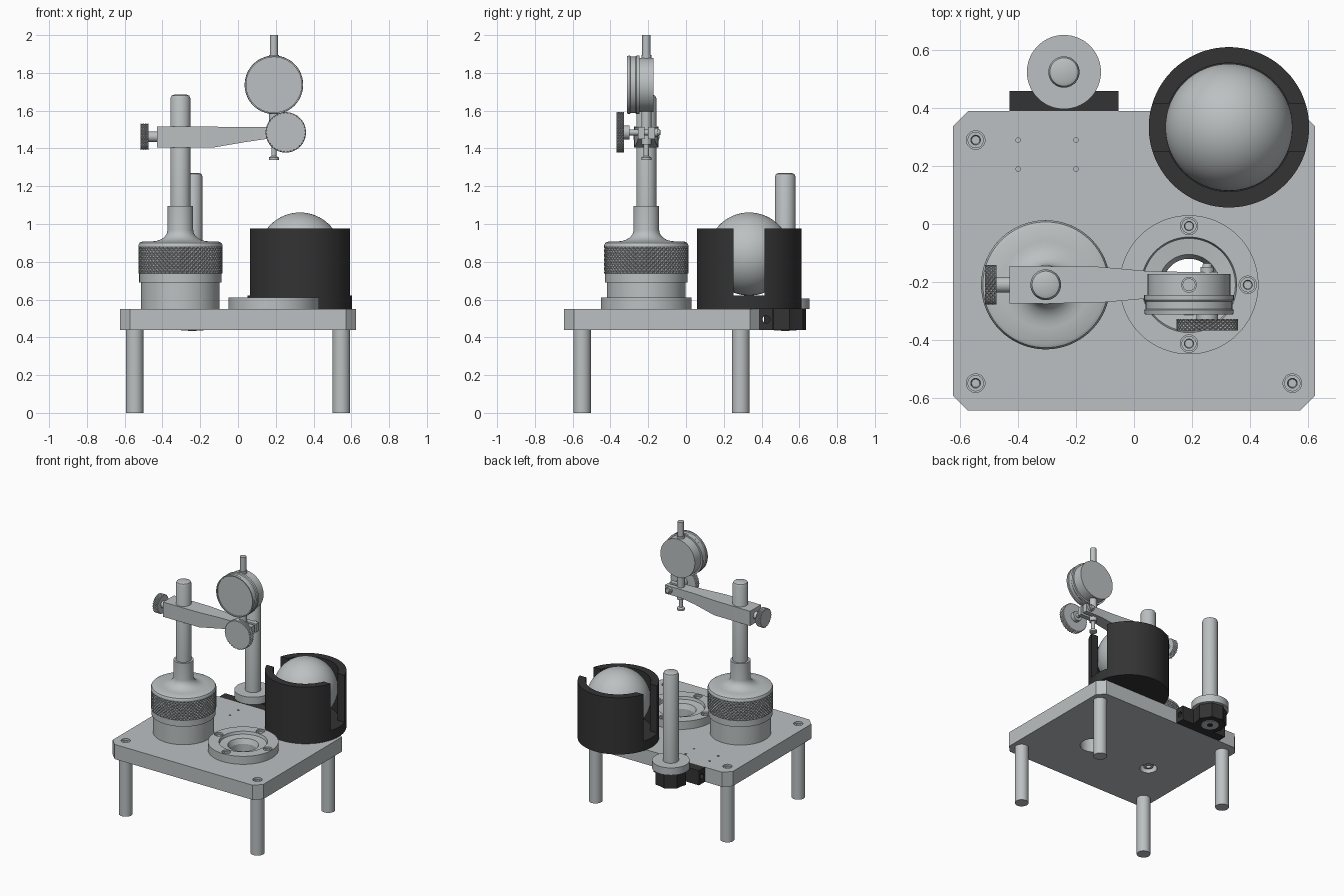
import bpy, bmesh, math
from mathutils import Matrix, Vector

if "Cube" in bpy.data.objects:
    bpy.data.objects.remove(bpy.data.objects["Cube"])


def material(name, colour):
    m = bpy.data.materials.new(name)
    m.use_nodes = True
    m.diffuse_color = (*colour, 1)
    m.node_tree.nodes["Principled BSDF"].inputs["Base Color"].default_value = (*colour, 1)
    return m


STEEL = material("brushed_steel", (0.50, 0.53, 0.54))
BLACK = material("black_plastic", (0.033, 0.033, 0.033))
AXES = {"z": Matrix(), "x": Matrix.Rotation(math.pi / 2, 4, "Y"),
        "y": Matrix.Rotation(-math.pi / 2, 4, "X")}


def finish(name, bm, mat, smooth=True):
    bmesh.ops.remove_doubles(bm, verts=bm.verts, dist=1e-5)
    bmesh.ops.recalc_face_normals(bm, faces=bm.faces)
    me = bpy.data.meshes.new(name)
    bm.to_mesh(me)
    bm.free()
    me.materials.append(mat)
    if smooth:
        me.shade_smooth()
        me.set_sharp_from_angle(angle=math.radians(32))
    ob = bpy.data.objects.new(name, me)
    bpy.context.collection.objects.link(ob)
    return ob


def lathe(name, profile, loc, mat=STEEL, axis="z", segs=64, ring=False, scallop=0):
    """Spin (radius, height) points about an axis; ring closes the profile on itself."""
    bm = bmesh.new()
    rows = []
    for r, h in profile:
        row = []
        for i in range(segs):
            a = 2 * math.pi * (i + 0.5) / segs
            rr = r - scallop * (i % 2)
            row.append(bm.verts.new((rr * math.cos(a), rr * math.sin(a), h)))
        rows.append(row)
    pairs = list(zip(rows, rows[1:] + rows[:1]))
    for a, b in pairs if ring else pairs[:-1]:
        for i in range(segs):
            j = (i + 1) % segs
            bm.faces.new((a[i], a[j], b[j], b[i]))
    if not ring:
        bm.faces.new(rows[0])
        bm.faces.new(rows[-1])
    bm.transform(Matrix.Translation(loc) @ AXES[axis])
    return finish(name, bm, mat)


def rod(name, r, lo, hi, loc, mat=STEEL, axis="z", chamfer=0.0, segs=48):
    pts = [(r, lo), (r, hi)]
    if chamfer:
        pts = [(r, lo), (r, hi - chamfer), (r - chamfer * 0.3, hi - chamfer * 0.3),
               (r - chamfer, hi)]
    return lathe(name, pts, loc, mat, axis, segs)


def knurl(name, r, lo, hi, loc, axis, segs, rows, depth=0.007):
    """Cylinder covered with raised diamonds."""
    bm = bmesh.new()
    grid = []
    for j in range(rows + 1):
        h = lo + (hi - lo) * j / rows
        row = []
        for i in range(segs):
            a = 2 * math.pi * i / segs
            rr = r - depth * ((i + j) % 2)
            row.append(bm.verts.new((rr * math.cos(a), rr * math.sin(a), h)))
        grid.append(row)
    for j in range(rows):
        for i in range(segs):
            k = (i + 1) % segs
            a, b, c, d = grid[j][i], grid[j][k], grid[j + 1][k], grid[j + 1][i]
            for tri in ((a, b, d), (b, c, d)) if (i + j) % 2 else ((a, b, c), (a, c, d)):
                bm.faces.new(tri)
    bm.faces.new(grid[0])
    bm.faces.new(grid[-1])
    bm.transform(Matrix.Translation(loc) @ AXES[axis])
    return finish(name, bm, STEEL, False)


def box(name, lo, hi, mat=STEEL):
    bm = bmesh.new()
    bmesh.ops.create_cube(bm, size=1)
    lo, hi = Vector(lo), Vector(hi)
    bm.transform(Matrix.Translation((lo + hi) / 2) @ Matrix.Diagonal((*(hi - lo), 1)))
    return finish(name, bm, mat, False)


def cut(ob, cutters):
    """Subtract every cutter, then discard the cutters."""
    for c in cutters:
        c.hide_render = True
        m = ob.modifiers.new("cut", "BOOLEAN")
        m.operation, m.solver, m.object = "DIFFERENCE", "EXACT", c
    deps = bpy.context.evaluated_depsgraph_get()
    me = bpy.data.meshes.new_from_object(ob.evaluated_get(deps))
    ob.modifiers.clear()
    ob.data = me
    me.shade_smooth()
    me.set_sharp_from_angle(angle=math.radians(32))
    for c in cutters:
        bpy.data.objects.remove(c)


COLUMN = (-0.305, -0.21, 0)
GAUGE = (0.19, -0.21, 0)
CUP = (0.328, 0.334, 0)
POST = (-0.242, 0.525, 0)
corners = [(x, y, 0) for x in (-0.547, 0.547) for y in (-0.55, 0.29)]

# Base plate with chamfered corners, screw holes and bores
plate = box("base_plate", (-0.625, -0.645, 0.44), (0.625, 0.39, 0.55))
bm = bmesh.new()
bm.from_mesh(plate.data)
uprights = [e for e in bm.edges if abs(e.verts[0].co.z - e.verts[1].co.z) > 0.05]
bmesh.ops.bevel(bm, geom=uprights, offset=0.052, segments=1, affect="EDGES")
bm.to_mesh(plate.data)
bm.free()
holes = [rod("hole", 0.032, 0.51, 0.6, c) for c in corners]
holes += [rod("hole", 0.008, 0.5, 0.6, (x, y, 0), segs=16)
          for x in (-0.4, -0.2) for y in (0.19, 0.29)]
holes += [rod("hole", 0.09, 0.4, 0.6, GAUGE), rod("hole", 0.06, 0.4, 0.49, COLUMN)]
cut(plate, holes)

# Legs and the screws that hold them
for c in corners:
    rod("leg", 0.047, 0, 0.44, c)
    lathe("leg_screw", [(0.028, 0.51), (0.028, 0.538), (0.017, 0.538), (0.014, 0.515)], c, segs=24)
lathe("column_screw", [(0.035, 0.49), (0.035, 0.455), (0.018, 0.455), (0.015, 0.475)], COLUMN, segs=24)

# Flange ring around the bore
flange = lathe("flange_ring", [(0.24, 0.55), (0.24, 0.61), (0.165, 0.61), (0.16, 0.59),
                               (0.105, 0.585), (0.09, 0.55)], GAUGE, segs=96, ring=True)
spots = [(GAUGE[0] + 0.203 * x, GAUGE[1] + 0.203 * y, 0)
         for x, y in ((1, 0), (-1, 0), (0, 1), (0, -1))]
cut(flange, [rod("hole", 0.03, 0.575, 0.65, s, segs=32) for s in spots])
for s in spots:
    lathe("flange_screw", [(0.026, 0.57), (0.026, 0.6), (0.016, 0.6), (0.014, 0.58)], s, segs=24)

# Column base, knurled collar and neck flowing into the column
lathe("column_base", [(0.208, 0.55), (0.208, 0.69), (0.218, 0.69), (0.218, 0.738)], COLUMN, segs=80)
knurl("knurled_collar", 0.223, 0.738, 0.88, COLUMN, "z", 120, 12)
neck = [(0.223, 0.878), (0.223, 0.888), (0.217, 0.9), (0.205, 0.906), (0.15, 0.908)]
neck += [(0.15 - 0.082 * math.sin(t * math.pi / 12), 0.968 - 0.06 * math.cos(t * math.pi / 12))
         for t in range(1, 7)]
lathe("column_neck", neck + [(0.068, 1.095), (0.053, 1.095)], COLUMN, segs=80)
rod("column", 0.053, 1.09, 1.685, COLUMN, chamfer=0.02)

# Tapered arm, split at the gauge end
bm = bmesh.new()
sections = [(-0.43, 0.065, 1.405, 1.515), (-0.13, 0.063, 1.405, 1.515),
            (0.04, 0.048, 1.434, 1.514), (0.15, 0.045, 1.45, 1.513), (0.29, 0.045, 1.45, 1.513)]
last = None
for x, w, lo, hi in sections:
    loop = [bm.verts.new((x, -0.21 + y, z)) for y, z in ((-w, lo), (w, lo), (w, hi), (-w, hi))]
    if last:
        for i in range(4):
            j = (i + 1) % 4
            bm.faces.new((last[i], last[j], loop[j], loop[i]))
    else:
        bm.faces.new(loop)
    last = loop
bm.faces.new(last)
arm = finish("arm", bm, STEEL, False)
cut(arm, [box("slit", (0.19, -0.22, 1.4), (0.35, -0.2, 1.6))])

# Thumb knobs
side = (0, -0.21, 1.462)
knurl("column_knob", 0.069, -0.515, -0.475, side, "x", 48, 6)
rod("column_knob_shaft", 0.027, -0.476, -0.42, side, axis="x", segs=32)
front = (0.253, 0, 1.485)
knurl("gauge_knob", 0.107, -0.368, -0.328, front, "y", 72, 6)
rod("gauge_knob_hub", 0.037, -0.33, -0.3, front, axis="y", segs=32)
rod("gauge_knob_shaft", 0.016, -0.31, -0.135, front, axis="y", chamfer=0.006, segs=24)
rod("gauge_knob_nut", 0.024, -0.165, -0.148, front, axis="y", segs=24)

# Dial gauge: casing, bezel with recessed face, stem and plunger
dial = (0.19, 0, 1.737)
rod("dial_casing", 0.143, -0.26, -0.172, dial, axis="y", segs=64)
lathe("dial_bezel", [(0.146, -0.303), (0.146, -0.312), (0.153, -0.312), (0.155, -0.297),
                     (0.15, -0.293), (0.15, -0.268), (0.155, -0.262), (0.155, -0.245)],
      dial, axis="y")
rod("dial_top_collar", 0.027, 1.86, 1.895, GAUGE, segs=32)
rod("dial_top_cap", 0.022, 1.89, 2.0, GAUGE, segs=32)
rod("dial_stem", 0.027, 1.42, 1.62, GAUGE, segs=32)
lathe("dial_plunger", [(0.027, 1.338), (0.027, 1.352), (0.014, 1.36), (0.014, 1.43)], GAUGE, segs=32)

# Slotted cup with ball
cup = lathe("ball_cup", [(0.277, 0.55), (0.277, 0.975), (0.222, 0.975), (0.222, 0.622),
                         (0.02, 0.622), (0.02, 0.55)], CUP, BLACK, segs=96, ring=True)
cut(cup, [box("slot", (0, CUP[1] - 0.082, 0.622), (0.7, CUP[1] + 0.082, 1.1))])
bm = bmesh.new()
bmesh.ops.create_uvsphere(bm, u_segments=64, v_segments=32, radius=0.22)
bm.transform(Matrix.Translation((CUP[0], CUP[1], 0.841)))
finish("ball", bm, STEEL)

# Rear bracket, clamp hub and post
bracket = box("rear_bracket", (-0.43, 0.39, 0.44), (-0.053, 0.46, 0.55), BLACK)
cut(bracket, [rod("hole", 0.02, -1, 1, (0, 0.425, 0.495), axis="x", segs=24)])
lathe("clamp_hub", [(0.113, 0.44), (0.113, 0.55)], POST, BLACK, segs=16, scallop=0.012)
rod("clamp_washer", 0.06, 0.436, 0.442, POST, segs=32)
rod("clamp_bolt_hole", 0.022, 0.434, 0.438, POST, BLACK, segs=24)
rod("post_disc", 0.128, 0.55, 0.605, POST, segs=64)
rod("post", 0.054, 0.6, 1.27, POST, chamfer=0.018)
